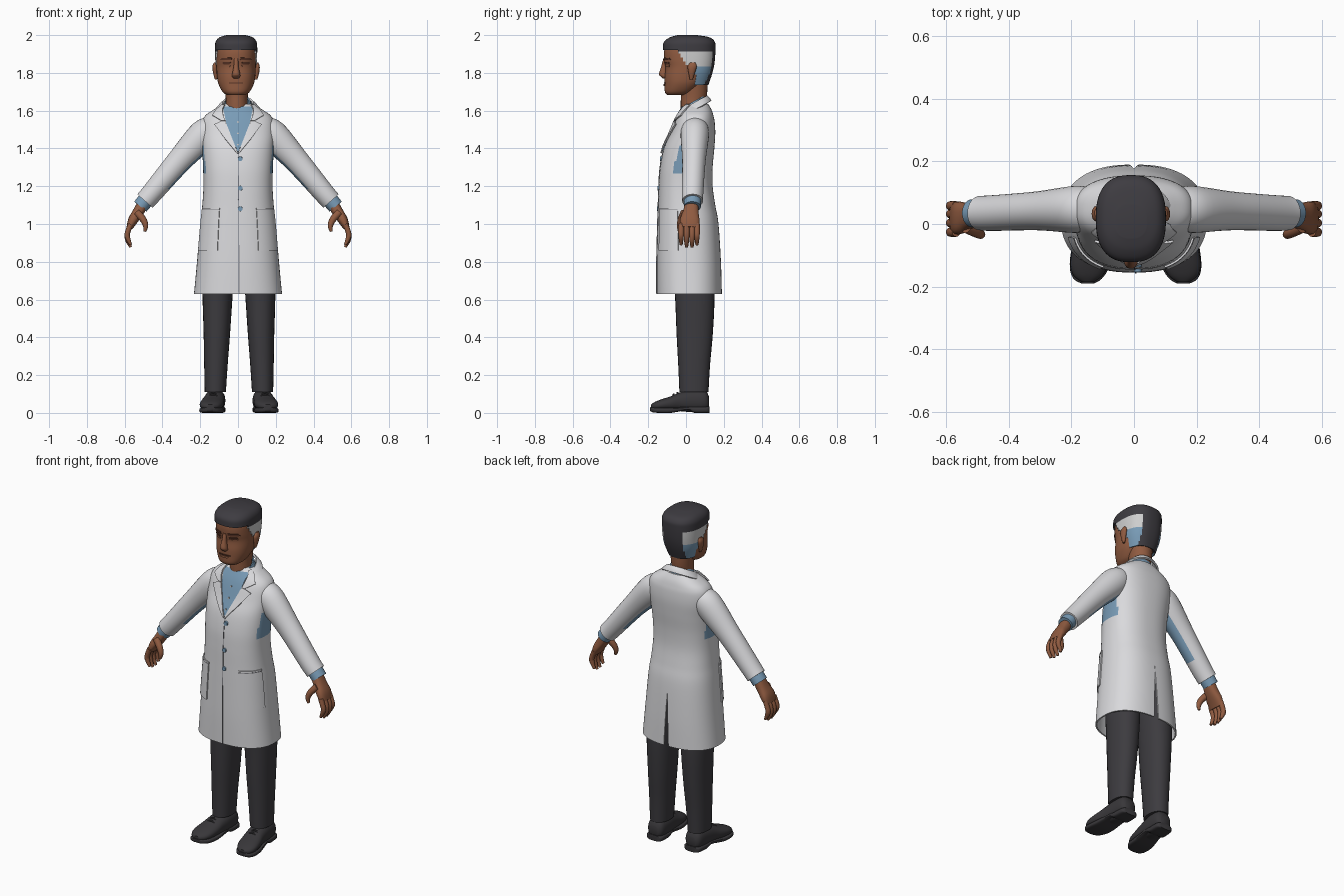
import bpy, bmesh
from math import sin, cos, pi, radians
from mathutils import Vector

cube = bpy.data.objects.get("Cube")
if cube:
    bpy.data.objects.remove(cube, do_unlink=True)

X, Y, Z = Vector((1, 0, 0)), Vector((0, 1, 0)), Vector((0, 0, 1))


def material(name, *rgb):
    m = bpy.data.materials.new(name)
    m.use_nodes = True
    m.diffuse_color = (*rgb, 1)
    m.node_tree.nodes["Principled BSDF"].inputs["Base Color"].default_value = (*rgb, 1)
    return m


COAT = material("coat white", .70, .70, .72)
SHIRT = material("shirt blue", .19, .33, .47)
SKIN = material("skin brown", .28, .105, .052)
SHADE = material("dark skin", .10, .035, .02)
TROUSER = material("trouser charcoal", .046, .044, .05)
SHOE = material("shoe black", .04, .038, .042)
HAIR = material("hair dark", .048, .045, .053)
GREY = material("hair grey", .62, .62, .62)
SEAM = material("seam grey", .22, .22, .24)


def build(name, grid, mats, caps=(False, False), mirror=False, thick=0, offset=0,
          rule=None, keep=None, shift=0):
    """Skin a grid of points, then colour, trim, thicken and mirror it."""
    bm = bmesh.new()
    vs = [[bm.verts.new(p) for p in row] for row in grid]
    for r, s in zip(vs, vs[1:]):
        for i in range(len(r) - 1):
            bm.faces.new((r[i], r[i + 1], s[i + 1], s[i]))
    for cap, row in zip(caps, (vs[0], vs[-1])):
        if cap:
            bm.faces.new(row[:-1])
    bmesh.ops.remove_doubles(bm, verts=bm.verts, dist=1e-5)
    bmesh.ops.recalc_face_normals(bm, faces=bm.faces)
    if keep:
        drop = [f for f in bm.faces if not keep(f.calc_center_median())]
        bmesh.ops.delete(bm, geom=drop, context='FACES')
    for f in bm.faces:
        f.smooth = True
        if rule:
            f.material_index = rule(f.calc_center_median(), f.normal)
    me = bpy.data.meshes.new(name)
    bm.to_mesh(me)
    bm.free()
    for m in mats if isinstance(mats, list) else [mats]:
        me.materials.append(m)
    ob = bpy.data.objects.new(name, me)
    bpy.context.collection.objects.link(ob)
    ob.location.x = shift
    if thick:
        mod = ob.modifiers.new("thickness", 'SOLIDIFY')
        mod.thickness, mod.offset = thick, offset
    if mirror:
        ob.modifiers.new("mirror", 'MIRROR').use_mirror_merge = False
    ob.modifiers.new("sharp edges", 'EDGE_SPLIT').split_angle = radians(42)
    return ob


def smooth(rows, k):
    """Resample rows of numbers along a smooth curve."""
    out = []
    for i in range(len(rows) - 1):
        a, b, c, d = rows[max(i - 1, 0)], rows[i], rows[i + 1], rows[min(i + 2, len(rows) - 1)]
        for j in range(k):
            t = j / k
            out.append(tuple(q + t * (r - p) / 2 + t * t * (p - 2.5 * q + 2 * r - s / 2)
                             + t ** 3 * (1.5 * (q - r) + (s - p) / 2)
                             for p, q, r, s in zip(a, b, c, d)))
    return out + [tuple(rows[-1])]


def bend(v, p):
    return (1 if v > 0 else -1) * abs(v) ** (2 / p)


def loft(name, rows, mats, n=24, k=4, p=2, t=None, ref=Y, start=pi / 2, gap=None,
         caps=(True, True), **kw):
    """Rows are x, y, z, half width, half depth."""
    rows = smooth(rows, k)
    grid = []
    for i, (x, y, z, a, b) in enumerate(rows):
        d = t or Vector(rows[min(i + 1, len(rows) - 1)][:3]) - Vector(rows[max(i - 1, 0)][:3])
        u = ref.cross(d).normalized()
        v = d.cross(u).normalized()
        g = gap(z) if gap else 0
        angles = [start + g + (2 * pi - 2 * g) * j / n for j in range(n + 1)]
        grid.append([Vector((x, y, z)) + u * a * bend(cos(h), p) + v * b * bend(sin(h), p)
                     for h in angles])
    return build(name, grid, mats, caps, **kw)


def body(rows):
    """Turn height, half width, front y, back y into loft rows."""
    return [(0, (f + b) / 2, z, a, (b - f) / 2) for z, a, f, b in rows]


def level(rows, z):
    rows = smooth(rows, 6)
    for r, s in zip(rows, rows[1:]):
        if r[2] <= z <= s[2]:
            w = (z - r[2]) / (s[2] - r[2])
            return [q + w * (e - q) for q, e in zip(r, s)]
    return rows[-1]


def front(rows, x, z, off, p):
    _, y, _, a, b = level(rows, z)
    h = min(abs(x / a), .96)
    return Vector((x, y - b * (1 - h ** p) ** (1 / p) - off, z))


def band(name, rows, surface, p, off, mat, thick=.005, cols=8, k=4, **kw):
    """Thin plate on a front surface; rows are z, first x, last x."""
    grid = []
    for (z, l, r), (z2, l2, r2) in zip(rows, rows[1:]):
        for j in range(k + 1):
            w = j / k
            a, b, h = l + w * (l2 - l), r + w * (r2 - r), z + w * (z2 - z)
            grid.append([front(surface, a + (b - a) * i / cols, h, off, p) for i in range(cols + 1)])
    return build(name, grid, mat, thick=thick, **kw)


# Coat body with a rear vent and blue underarm panels
P = 2.4
coat = body([(.63, .233, -.155, .19), (.80, .217, -.155, .185), (1.0, .20, -.15, .172),
             (1.1, .189, -.147, .155), (1.2, .183, -.144, .141), (1.3, .185, -.137, .141),
             (1.4, .19, -.117, .15), (1.48, .195, -.083, .155), (1.54, .19, -.06, .152),
             (1.575, .172, -.044, .145), (1.605, .13, -.028, .135), (1.635, .08, -.005, .118)])
loft("coat_body", coat, [COAT, SHIRT], n=72, k=6, p=P, t=Z, caps=(False, True),
     gap=lambda z: max(0, .95 - z) * .12, thick=.008, offset=-1,
     rule=lambda c, n: int(abs(n.x) > .9 and 1.27 < c.z < 1.42))

# Shirt front, lapels, closing seam and buttons
band("shirt_front", [(1.385, -.002, .002), (1.5, -.055, .055), (1.62, -.08, .08)],
     coat, P, .003, SHIRT)
band("lapel", [(1.375, 0, .006), (1.45, .03, .068), (1.527, .06, .125), (1.545, .067, .085)],
     coat, P, .008, COAT, thick=.008, mirror=True)
band("upper_lapel", [(1.547, .067, .088), (1.575, .078, .135), (1.605, .082, .115), (1.63, .07, .085)],
     coat, P, .009, COAT, thick=.008, mirror=True)
band("coat_closing_seam", [(.632, .004, .008), (1.0, .002, .006), (1.38, 0, .003)],
     coat, P, .001, SEAM, thick=.004, cols=2, k=12)
for i, z in enumerate((1.345, 1.19, 1.08)):
    c = front(coat, .012, z, 0, P)
    loft(f"button_{i + 1}", [(c.x, c.y + .004, z, .013, .013), (c.x, c.y - .007, z, .012, .012)],
         SHIRT, n=16, k=1, ref=Z)
for i, z in enumerate((1.42, 1.48, 1.54)):
    c = front(coat, 0, z, 0, P)
    loft(f"shirt_button_{i + 1}", [(0, c.y, z, .005, .005), (0, c.y - .009, z, .005, .005)],
         GREY, n=10, k=1, ref=Z)


# Side pockets following the coat
def coat_patch(name, z0, z1, d0, d1, off, mat):
    grid = []
    for j in range(9):
        z = z0 + (z1 - z0) * j / 8
        _, y, _, a, b = level(coat, z)
        angles = [radians(d0 + (d1 - d0) * i / 12) for i in range(13)]
        grid.append([Vector(((a + off) * bend(cos(h), P), y + (b + off) * bend(sin(h), P), z))
                     for h in angles])
    build(name, grid, mat, mirror=True, thick=.006)


coat_patch("pocket", .86, 1.085, -64, -15, .003, COAT)
coat_patch("pocket_edge", 1.073, 1.077, -64, -15, .0045, SEAM)

# Collars
tilt = Vector((0, -.5, .87))
loft("coat_collar", [(0, .035, 1.595, .118, .11), (0, .035, 1.615, .1, .1), (0, .037, 1.635, .08, .083)],
     COAT, n=40, t=tilt, start=-pi / 2, gap=lambda z: .75, caps=(False, False), thick=.01)
loft("shirt_collar", [(0, .03, 1.585, .088, .092), (0, .033, 1.615, .074, .08), (0, .035, 1.645, .063, .07)],
     SHIRT, n=40, t=tilt, start=-pi / 2, gap=lambda z: .15 + (1.645 - z) * 3,
     caps=(False, False), thick=.008)

# Arms
loft("sleeve", [(.12, .05, 1.525, .05, .06), (.18, .047, 1.475, .08, .075), (.31, .042, 1.335, .066, .062),
                (.45, .035, 1.17, .056, .057), (.492, .035, 1.122, .054, .055)],
     [COAT, SHIRT], n=32, k=6, mirror=True,
     rule=lambda c, n: int(-n.x - n.z > 1.2 and .15 < c.x < .36))
loft("shirt_cuff", [(.48, .035, 1.137, .043, .046), (.517, .034, 1.092, .042, .045)], SHIRT, k=2, mirror=True)
loft("hand", [(.50, .03, 1.112, .03, .035), (.53, .025, 1.06, .029, .042),
              (.556, .02, 1.02, .026, .052), (.574, .018, .98, .017, .05)], SKIN, p=2.5, mirror=True)
for i, y in enumerate((-.026, .003, .032, .058)):
    d = .012 if i in (0, 3) else 0
    loft(f"finger_{i + 1}", [(.568, y, 1.0, .014, .015), (.586, y, .95, .014, .015),
                             (.583, y, .912 + d, .013, .013), (.568, y, .878 + d, .007, .008)],
         SKIN, n=12, mirror=True)
loft("thumb", [(.535, -.01, 1.06, .02, .02), (.503, -.026, 1.025, .018, .018),
               (.489, -.034, .99, .014, .014), (.494, -.036, .96, .007, .007)], SKIN, n=12, mirror=True)

# Trousers and shoes
loft("trouser_leg", [(.125, .042, .11, .056, .077), (.122, .043, .25, .062, .084), (.117, .046, .42, .07, .096),
                     (.113, .046, .63, .08, .105), (.105, .03, .9, .09, .11)],
     TROUSER, n=28, p=2.2, t=Z, mirror=True, shift=.005)
loft("shoe_upper", [(.125, .122, .055, .03, .03), (.125, .1, .064, .05, .056), (.127, .03, .064, .055, .06),
                    (.133, -.03, .059, .056, .05), (.141, -.08, .05, .061, .038), (.148, -.13, .043, .06, .029),
                    (.152, -.165, .037, .046, .021), (.153, -.185, .033, .02, .012)],
     SHOE, p=2.3, t=-Y, ref=Z, mirror=True, shift=.005)
loft("shoe_sole", [(.125, .125, .017, .036, .017), (.125, .11, .017, .052, .017), (.127, .045, .017, .055, .017),
                   (.13, .01, .024, .055, .01), (.141, -.08, .014, .064, .014), (.148, -.14, .014, .062, .014),
                   (.153, -.175, .016, .045, .013), (.153, -.19, .02, .02, .01)],
     SHOE, p=4, t=-Y, ref=Z, mirror=True, shift=.005)
for i, y in enumerate((-.045, -.065)):
    loft(f"shoe_lace_{i + 1}", [(.11, y, .09 - i * .006, .005, .005), (.137, y, .105 - i * .008, .006, .006),
                                (.165, y, .09 - i * .006, .005, .005)],
         SHOE, n=8, mirror=True, shift=.005)

# Head and neck
HX, HP = -.01, 2.3
head = body([(1.683, .05, -.10, .0), (1.70, .072, -.112, .04), (1.74, .093, -.113, .085),
             (1.78, .101, -.113, .11), (1.83, .104, -.108, .13), (1.87, .105, -.115, .138),
             (1.92, .104, -.115, .143), (1.96, .094, -.098, .13), (1.98, .06, -.06, .08)])
loft("neck", [(0, .04, 1.58, .062, .068), (0, .038, 1.64, .058, .066), (0, .042, 1.69, .06, .07),
              (0, .04, 1.78, .07, .075)], SKIN, t=Z, shift=HX * .7)
loft("head", head, SKIN, n=48, k=5, p=HP, t=Z, shift=HX)
loft("nose", [(0, -.108, 1.875, .012, .012), (0, -.115, 1.835, .013, .016), (0, -.121, 1.795, .021, .022),
              (0, -.116, 1.78, .021, .018), (0, -.112, 1.77, .012, .01)], SKIN, n=16, t=Z, shift=HX)
loft("ear", [(.106, .028, 1.765, .006, .008), (.11, .03, 1.80, .012, .017), (.112, .033, 1.835, .013, .024),
             (.11, .036, 1.856, .006, .012)], SKIN, n=16, t=Z, mirror=True, shift=HX)
band("eyebrow", [(1.868, .022, .082), (1.88, .024, .075)], head, HP, .003, SHADE, mirror=True, shift=HX)
band("eye", [(1.846, .034, .066), (1.853, .028, .072), (1.858, .034, .068)], head, HP, .002, SHADE,
     mirror=True, shift=HX)
band("lower_eyelid", [(1.832, .034, .066), (1.845, .028, .072)], head, HP, .002, SKIN, mirror=True, shift=HX)
band("mouth", [(1.743, -.036, .036), (1.748, -.036, .036)], head, HP, .002, SHADE, shift=HX)
band("lower_lip", [(1.73, -.02, .02), (1.742, -.03, .03)], head, HP, .003, SKIN, thick=.008, shift=HX)

# Hair with grey temples
hair = body([(1.735, .083, -.10, .118), (1.80, .104, -.11, .14), (1.86, .11, -.118, .152),
             (1.93, .112, -.122, .156), (1.965, .108, -.116, .152), (1.988, .088, -.085, .125),
             (2.0, .05, -.045, .06)])


def hairline(c):
    if c.y < 0:
        return c.z > 1.85 + .075 * min(1, -c.y / .05)
    return c.z > (1.845 if c.y < .05 else 1.73)


def hair_colour(c, n):
    if c.z > 1.915 or (c.y > .05 and abs(c.x) < .062):
        return 0
    return 1 if c.z > 1.835 else 2


loft("hair", hair, [HAIR, GREY, SHIRT], n=72, k=7, p=2.5, t=Z, caps=(False, True), thick=.012, offset=-1,
     keep=hairline, rule=hair_colour, shift=HX)
